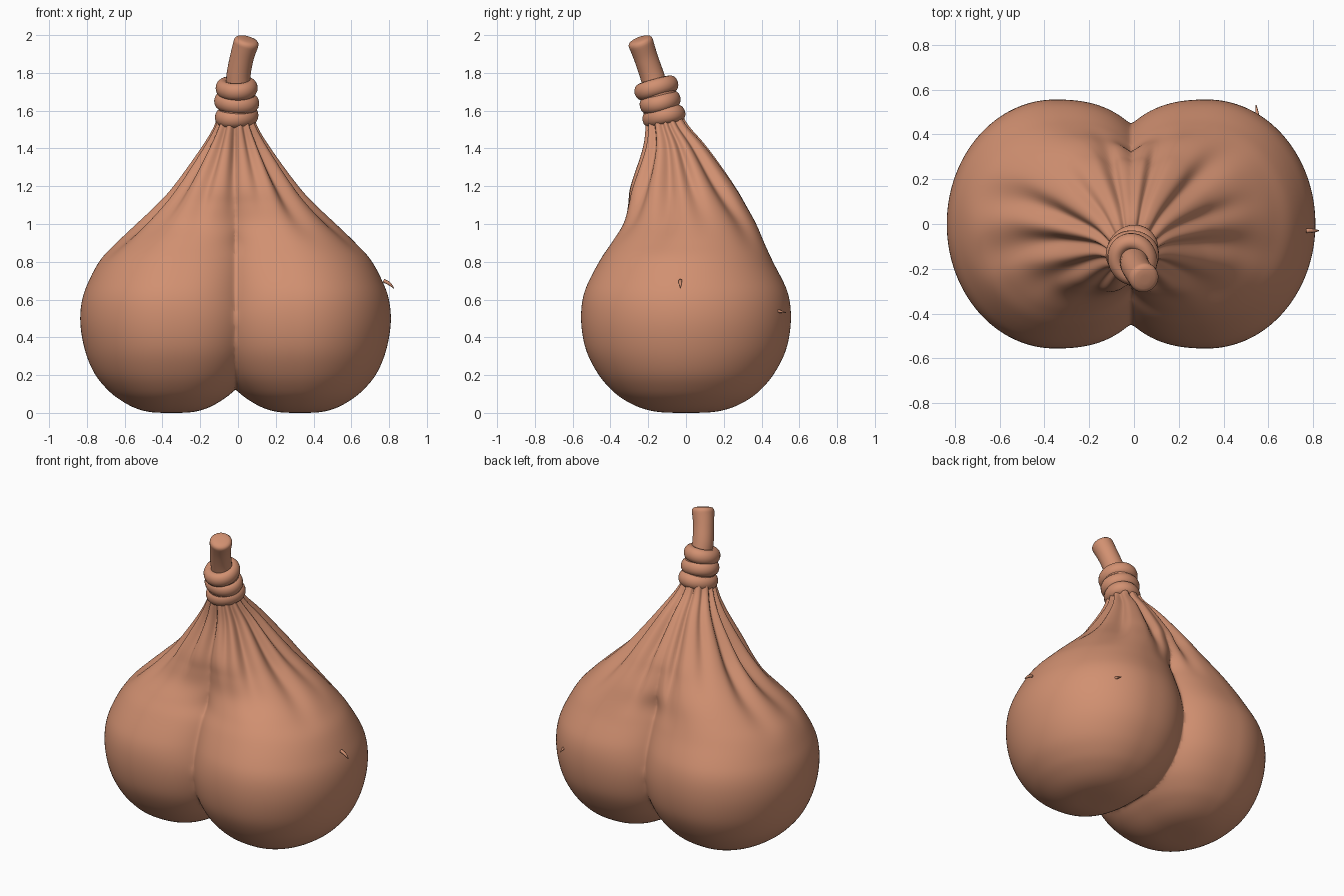
import bpy, bmesh, math
from mathutils import Vector, Matrix

cube = bpy.data.objects.get("Cube")
if cube:
    bpy.data.objects.remove(cube, do_unlink=True)

clay = bpy.data.materials.new("terracotta")
clay.use_nodes = True
colour = (0.64, 0.28, 0.165, 1)
clay.diffuse_color = colour
clay.node_tree.nodes["Principled BSDF"].inputs["Base Color"].default_value = colour


def finish(bm, name):
    bmesh.ops.recalc_face_normals(bm, faces=bm.faces)
    for face in bm.faces:
        face.smooth = True
    mesh = bpy.data.meshes.new(name)
    bm.to_mesh(mesh)
    bm.free()
    mesh.materials.append(clay)
    obj = bpy.data.objects.new(name, mesh)
    bpy.context.collection.objects.link(obj)
    return obj


def spline(keys, steps):
    """Catmull-Rom samples through a list of equal-length tuples."""
    pts = [Vector(k) for k in keys]
    pts = [pts[0]] + pts + [pts[-1]]
    out = []
    for a, b, c, d in zip(pts, pts[1:], pts[2:], pts[3:]):
        for i in range(steps):
            t = i / steps
            out.append(0.5 * (2 * b + (c - a) * t + (2 * a - 5 * b + 4 * c - d) * t * t
                              + (3 * b - a - 3 * c + d) * t ** 3))
    return out + [pts[-1]]


def loft(bm, rings, cap_start=True, cap_end=True):
    rows = [[bm.verts.new(p) for p in ring] for ring in rings]
    n = len(rows[0])
    for low, high in zip(rows, rows[1:]):
        for i in range(n):
            j = (i + 1) % n
            bm.faces.new((low[i], low[j], high[j], high[i]))
    if cap_start:
        bm.faces.new(rows[0])
    if cap_end:
        bm.faces.new(rows[-1])


def tube(name, path, sides=32):
    """Round tube along points given as (x, y, z, radius)."""
    rings = []
    for i, p in enumerate(path):
        before, after = path[max(i - 1, 0)], path[min(i + 1, len(path) - 1)]
        turn = (after.xyz - before.xyz).to_track_quat("Z", "Y")
        rings.append([p.xyz + turn @ Vector((p.w * math.cos(a), p.w * math.sin(a), 0))
                      for a in (math.tau * k / sides for k in range(sides))])
    bm = bmesh.new()
    loft(bm, rings)
    return finish(bm, name)


# Sack: one lobe as rings of height, centre x, half width, centre y, half depth
LOBE = [
    (0, .34, .02, 0, .02), (.004, .34, .11, 0, .14), (.025, .34, .19, 0, .235),
    (.065, .34, .265, 0, .32), (.12, .34, .335, 0, .393), (.21, .34, .408, 0, .468),
    (.34, .34, .46, 0, .532), (.5, .34, .483, 0, .556), (.65, .335, .463, 0, .535),
    (.8, .3, .415, 0, .455), (.9, .265, .355, .01, .395), (1, .2, .315, .02, .34),
    (1.1, .145, .265, .005, .3), (1.2, .1, .22, -.015, .265), (1.4, .05, .13, -.055, .165),
    (1.52, .02, .09, -.1, .108), (1.6, .01, .08, -.12, .085)]
SIDES = 160


def lobe_point(z, cx, rx, cy, ry, a):
    """Round on the outside, squarer towards the middle crease."""
    c, s = math.cos(a), math.sin(a)
    power = 1 if c > 0 else 0.82
    return (cx + rx * math.copysign(abs(c) ** power, c),
            cy + ry * math.copysign(abs(s) ** power, s), z)


rows = spline(LOBE, 7)
bm = bmesh.new()
loft(bm, [[lobe_point(*row, math.tau * k / SIDES) for k in range(SIDES)] for row in rows],
     cap_end=False)

# Cut at the middle and mirror, so that the lobes meet in a crease
bmesh.ops.bisect_plane(bm, geom=bm.verts[:] + bm.edges[:] + bm.faces[:], dist=0.002,
                       plane_co=(0, 0, 0), plane_no=(1, 0, 0), clear_inner=True)
for v in bm.verts:
    if v.co.x < 0.002:
        v.co.x = 0
copy = bmesh.ops.duplicate(bm, geom=bm.verts[:] + bm.edges[:] + bm.faces[:])["geom"]
for v in copy:
    if isinstance(v, bmesh.types.BMVert):
        v.co.x = -v.co.x
bmesh.ops.remove_doubles(bm, verts=bm.verts, dist=0.0015)

# Gathered folds: direction in degrees, depth, width, height where the fold starts
FOLDS = [(-93, .2, .1, .95), (-66, .15, .11, .95), (-42, .2, .13, .85), (-14, .18, .12, .8),
         (8, .18, .1, .9), (35, .18, .13, .8), (70, .22, .1, .8), (108, .22, .1, .8),
         (140, .14, .12, .95), (170, .2, .12, .75), (193, .22, .12, .75),
         (215, .15, .11, .85), (240, .18, .11, .9)]
for v in bm.verts:
    z = v.co.z
    if z < 0.7:
        continue
    cy = min(rows, key=lambda r: abs(r[0] - z))[3]
    angle = math.atan2(v.co.y - cy, v.co.x)
    scale = 1 + 0.06 * min(1, (z - 0.7) / 0.5)
    for direction, depth, width, start in FOLDS:
        t = max(0, min(1, (z - start) / 0.5))
        away = math.remainder(angle - math.radians(direction), math.tau)
        scale -= depth * t * t * (3 - 2 * t) * math.exp(-(away / width) ** 2)
    v.co.x *= scale
    v.co.y = cy + (v.co.y - cy) * scale
bmesh.ops.translate(bm, verts=bm.verts, vec=(-0.013, 0, 0))
sack = finish(bm, "sack")
soften = sack.modifiers.new("soften", "SMOOTH")
soften.factor = 0.5
soften.iterations = 6

# Neck core inside the binding
tube("neck_core", spline([(-.007, -.117, 1.545, .096), (-.007, -.157, 1.725, .096)], 4))

# Cord binding: three stacked wraps, each tilted a little differently
for i, (lean, side) in enumerate([(.2, -.05), (.24, .08), (.27, -.04)]):
    centre = Vector((-.007, -.117 - .02 * i, 1.57 + .075 * i))
    place = Matrix.Translation(centre) @ Matrix.Rotation(lean, 4, "X") @ Matrix.Rotation(side, 4, "Y")
    bm = bmesh.new()
    circles = []
    for k in range(48):
        a = math.tau * k / 48
        r = .077 + .005 * math.sin(2 * a + 2 * i)
        circles.append([place @ Vector(((r + .038 * math.cos(b)) * math.cos(a),
                                        (r + .038 * math.cos(b)) * math.sin(a),
                                        .046 * math.sin(b)))
                        for b in (math.tau * m / 16 for m in range(16))])
    loft(bm, circles + [circles[0]], False, False)
    bmesh.ops.remove_doubles(bm, verts=bm.verts, dist=0.0001)
    finish(bm, f"cord_wrap_{i + 1}")

# Twisted cloth end above the binding, with a rounded tip
end = spline([(.002, -.15, 1.68, .066), (.002, -.178, 1.78, .064), (.02, -.212, 1.88, .063),
              (.042, -.238, 1.955, .067)], 6)
axis = Vector((.018, -.026, .07)).normalized()
for rise, radius in [(.012, .066), (.022, .058), (.027, .045), (.029, .02)]:
    end.append(Vector((*(Vector((.042, -.238, 1.955)) + axis * rise), radius)))
tube("cloth_end", end)

# Loose thread ends
tube("thread_left", spline([(.77, -.03, .7, .01), (.8, -.03, .685, .009), (.825, -.03, .66, .002)], 3), 8)
tube("thread_back", spline([(.55, .44, .54, .01), (.55, .48, .54, .01), (.545, .53, .53, .002)], 3), 8)
